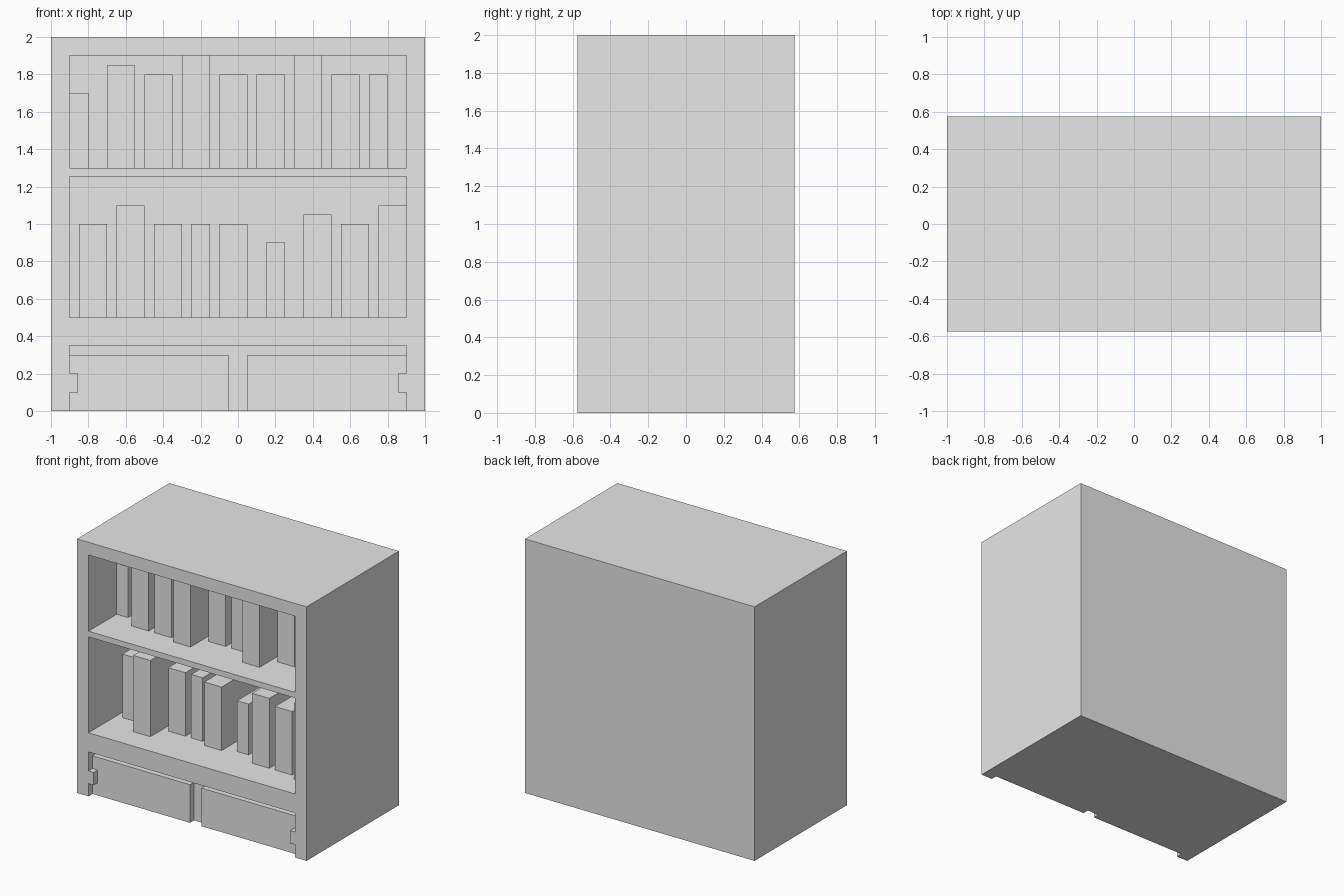
import bpy

cube = bpy.data.objects.get("Cube")
if cube:
    bpy.data.objects.remove(cube, do_unlink=True)

FRONT, BACK = -0.575, 0.575
INNER = 0.475      # inner face of the back wall
TOP = 2.0

grey = bpy.data.materials.new("plain_grey")
grey.use_nodes = True
grey.diffuse_color = (0.8, 0.8, 0.8, 1)
for node in grey.node_tree.nodes:
    if node.type == 'BSDF_PRINCIPLED':
        node.inputs["Base Color"].default_value = (0.8, 0.8, 0.8, 1)


def box(name, x, y, z):
    """Box spanning the given (min, max) pairs."""
    bpy.ops.mesh.primitive_cube_add(size=1)
    obj = bpy.context.object
    obj.name = name
    for v in obj.data.vertices:
        v.co = [lo + (c + 0.5) * (hi - lo) for c, (lo, hi) in zip(v.co, (x, y, z))]
    obj.data.materials.append(grey)
    return obj


def cut(target, x, depth, z):
    """Cut a pocket of the given depth into the front of the target."""
    cutter = box("cutter", x, (FRONT - 0.2, FRONT + depth), z)
    cutter.hide_render = True
    mod = target.modifiers.new("pocket", 'BOOLEAN')
    mod.operation = 'DIFFERENCE'
    mod.solver = 'EXACT'
    mod.object = cutter
    bpy.context.view_layer.objects.active = target
    bpy.ops.object.modifier_apply(modifier=mod.name)
    bpy.data.objects.remove(cutter, do_unlink=True)


# Carcass with two open shelves
case = box("bookcase_body", (-1, 1), (FRONT, BACK), (0, TOP))
for low, high in ((1.3, 1.9), (0.5, 1.255)):
    cut(case, (-0.9, 0.9), INNER - FRONT, (low, high))

# Shallow door recess, leaving a small catch on each side
cut(case, (-0.855, 0.855), 0.1, (-0.1, 0.35))
for side in ((-0.9, -0.8), (0.8, 0.9)):
    cut(case, side, 0.1, (0.2, 0.35))
    cut(case, side, 0.1, (-0.1, 0.1))

# Cupboard doors, set back from the frame
for name, x in (("right_door", (-0.9, -0.05)), ("left_door", (0.05, 0.9))):
    box(name, x, (FRONT + 0.05, FRONT + 0.1), (0, 0.3))

# Books: left edge, width, top height, set-back from the front
upper = [(-0.9, 0.1, 1.7, 0.35), (-0.7, 0.15, 1.85, 0.25), (-0.5, 0.15, 1.8, 0.25),
         (-0.3, 0.15, 1.9, 0.2), (-0.1, 0.15, 1.8, 0.35), (0.1, 0.15, 1.8, 0.35),
         (0.3, 0.15, 1.9, 0.2), (0.5, 0.15, 1.8, 0.35), (0.7, 0.1, 1.8, 0.35)]
lower = [(-0.85, 0.15, 1.0, 0.35), (-0.65, 0.15, 1.1, 0.2), (-0.45, 0.15, 1.0, 0.35),
         (-0.25, 0.1, 1.0, 0.35), (-0.1, 0.15, 1.0, 0.3), (0.15, 0.1, 0.9, 0.35),
         (0.35, 0.15, 1.05, 0.25), (0.55, 0.15, 1.0, 0.25), (0.75, 0.15, 1.1, 0.2)]
for shelf, floor, books in (("upper", 1.3, upper), ("lower", 0.5, lower)):
    for i, (x, width, top, inset) in enumerate(books, 1):
        box(f"{shelf}_book_{i}", (x, x + width), (FRONT + inset, INNER), (floor, top))
